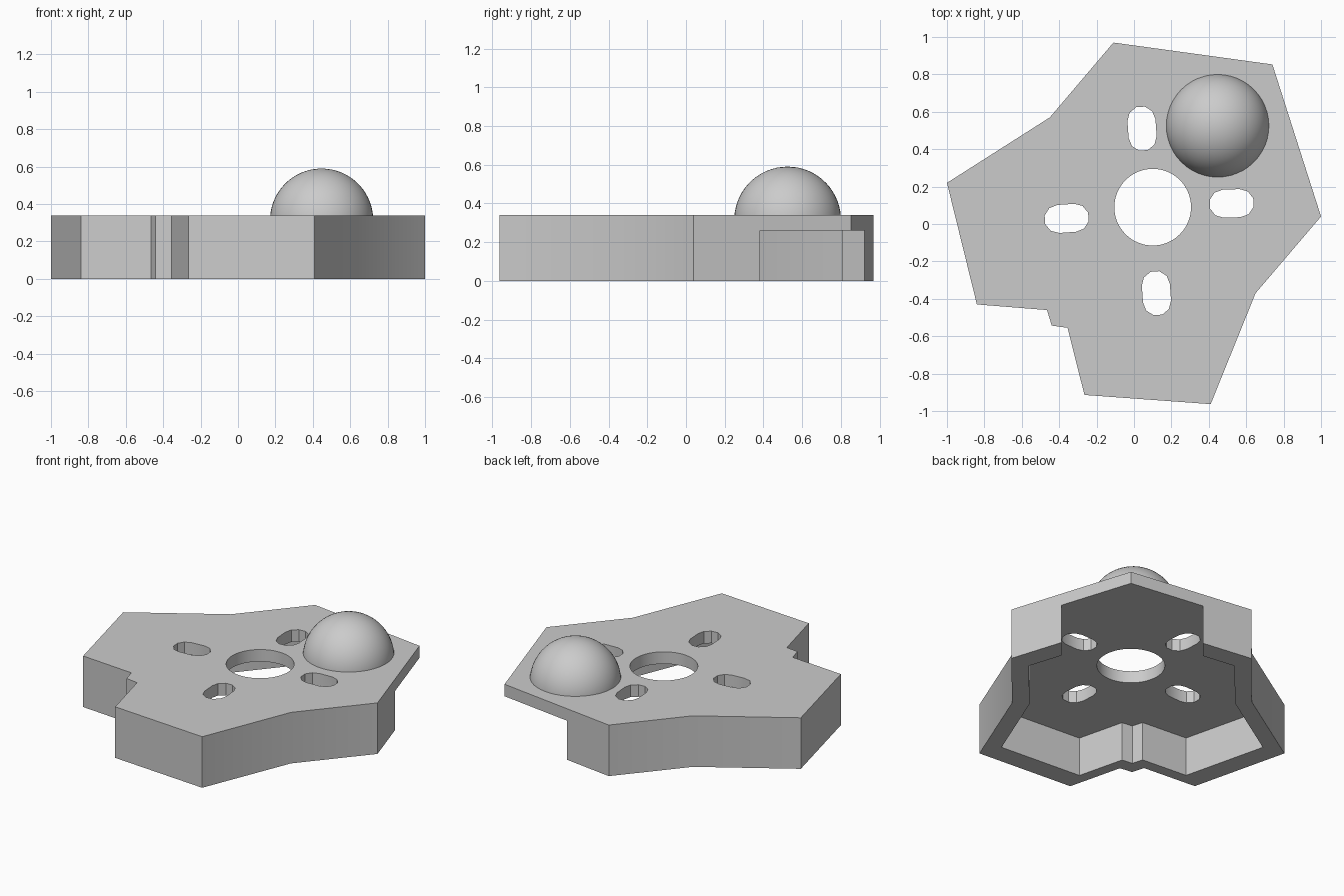
import bpy, math
from mathutils import Vector, Matrix

cube = bpy.data.objects.get("Cube")
if cube:
    bpy.data.objects.remove(cube, do_unlink=True)

grey = bpy.data.materials.new("light grey")
grey.use_nodes = True
grey.diffuse_color = (0.6, 0.6, 0.6, 1)
grey.node_tree.nodes["Principled BSDF"].inputs["Base Color"].default_value = (0.6, 0.6, 0.6, 1)

HEIGHT, CEILING = 0.34, 0.26
AXIS = math.radians(50)          # symmetry axis of the housing
HUB = Vector((0.10, 0.09))


def prism(name, points, z0, z1):
    """Upright prism over a counter-clockwise outline."""
    n = len(points)
    verts = [(p[0], p[1], z) for z in (z0, z1) for p in points]
    faces = [tuple(reversed(range(n))), tuple(range(n, 2 * n))]
    faces += [(i, (i + 1) % n, n + (i + 1) % n, n + i) for i in range(n)]
    mesh = bpy.data.meshes.new(name)
    mesh.from_pydata(verts, [], faces)
    mesh.materials.append(grey)
    obj = bpy.data.objects.new(name, mesh)
    bpy.context.collection.objects.link(obj)
    return obj


def arc(center, radius, start, end, steps):
    return [(center[0] + radius * math.cos(start + (end - start) * i / steps),
             center[1] + radius * math.sin(start + (end - start) * i / steps))
            for i in range(steps + 1)]


def slot(center, degrees, length=0.24, width=0.15):
    """Rounded slot outline lying along the given direction."""
    a, r = math.radians(degrees), width / 2
    d = Vector((math.cos(a), math.sin(a))) * (length / 2 - r)
    c = Vector(center)
    q = math.pi / 2
    return arc(c + d, r, a - q, a + q, 5) + arc(c - d, r, a + q, a + 3 * q, 5)


def cut(target, cutter):
    cutter.hide_render = True
    mod = target.modifiers.new("cut", 'BOOLEAN')
    mod.operation, mod.solver, mod.object = 'DIFFERENCE', 'EXACT', cutter
    bpy.context.view_layer.objects.active = target
    bpy.ops.object.modifier_apply(modifier=mod.name)
    bpy.data.objects.remove(cutter, do_unlink=True)


def smooth(obj):
    bpy.ops.object.select_all(action='DESELECT')
    obj.select_set(True)
    bpy.context.view_layer.objects.active = obj
    bpy.ops.object.shade_smooth_by_angle(angle=math.radians(30))


# Housing body
outline = [Vector(p) for p in (
    (-0.11, 0.97), (-0.45, 0.57), (-1.0, 0.22), (-0.84, -0.43),
    (-0.465, -0.46), (-0.44, -0.543), (-0.355, -0.555), (-0.265, -0.914),
    (0.41, -0.963), (0.65, -0.37), (1.0, 0.04), (0.74, 0.853))]
housing = prism("housing", outline, 0, HEIGHT)

# Hollow underside, a scaled copy of the outline
core = Vector((0.026, 0.031))
cut(housing, prism("cavity", [core + (p - core) * 0.857 for p in outline], -0.1, CEILING))

# Opening through the corner walls under the dome
turn = Matrix.Rotation(AXIS, 2)
shift = Vector((0.008, -0.006))
opening = [turn @ Vector(p) + shift for p in
           ((0.5, -0.427), (1.5, -0.427), (1.5, 0.427), (0.5, 0.427))]
cut(housing, prism("opening", opening, -0.1, CEILING))

# Centre hole and the four slots around it
cut(housing, prism("hub_hole", arc(HUB, 0.205, 0, math.tau, 64)[:-1], -0.1, 0.5))
for center, degrees in (((0.043, 0.51), 94), ((0.12, -0.37), 94),
                        ((-0.36, 0.03), 4), ((0.522, 0.11), 2)):
    cut(housing, prism("slot", slot(center, degrees), -0.1, 0.5))
smooth(housing)

# Dome: spun quarter-circle profile, closed by a base inside the plate
import bmesh
R, MID, BASE = 0.276, 0.314, 0.30
low = math.asin((BASE - MID) / R)
bm = bmesh.new()
profile = [bm.verts.new((R * math.cos(t), 0, MID + R * math.sin(t)))
           for t in (low + (math.pi / 2 - low) * i / 16 for i in range(17))]
profile.insert(0, bm.verts.new((0, 0, BASE)))
edges = [bm.edges.new(pair) for pair in zip(profile, profile[1:])]
bmesh.ops.spin(bm, geom=profile + edges, cent=(0, 0, 0), axis=(0, 0, 1),
               angle=math.tau, steps=48)
bmesh.ops.remove_doubles(bm, verts=bm.verts, dist=0.0005)
bmesh.ops.recalc_face_normals(bm, faces=bm.faces)
mesh = bpy.data.meshes.new("dome")
bm.to_mesh(mesh)
bm.free()
mesh.materials.append(grey)
dome = bpy.data.objects.new("dome", mesh)
dome.location = (0.447, 0.525, 0)
bpy.context.collection.objects.link(dome)
smooth(dome)
